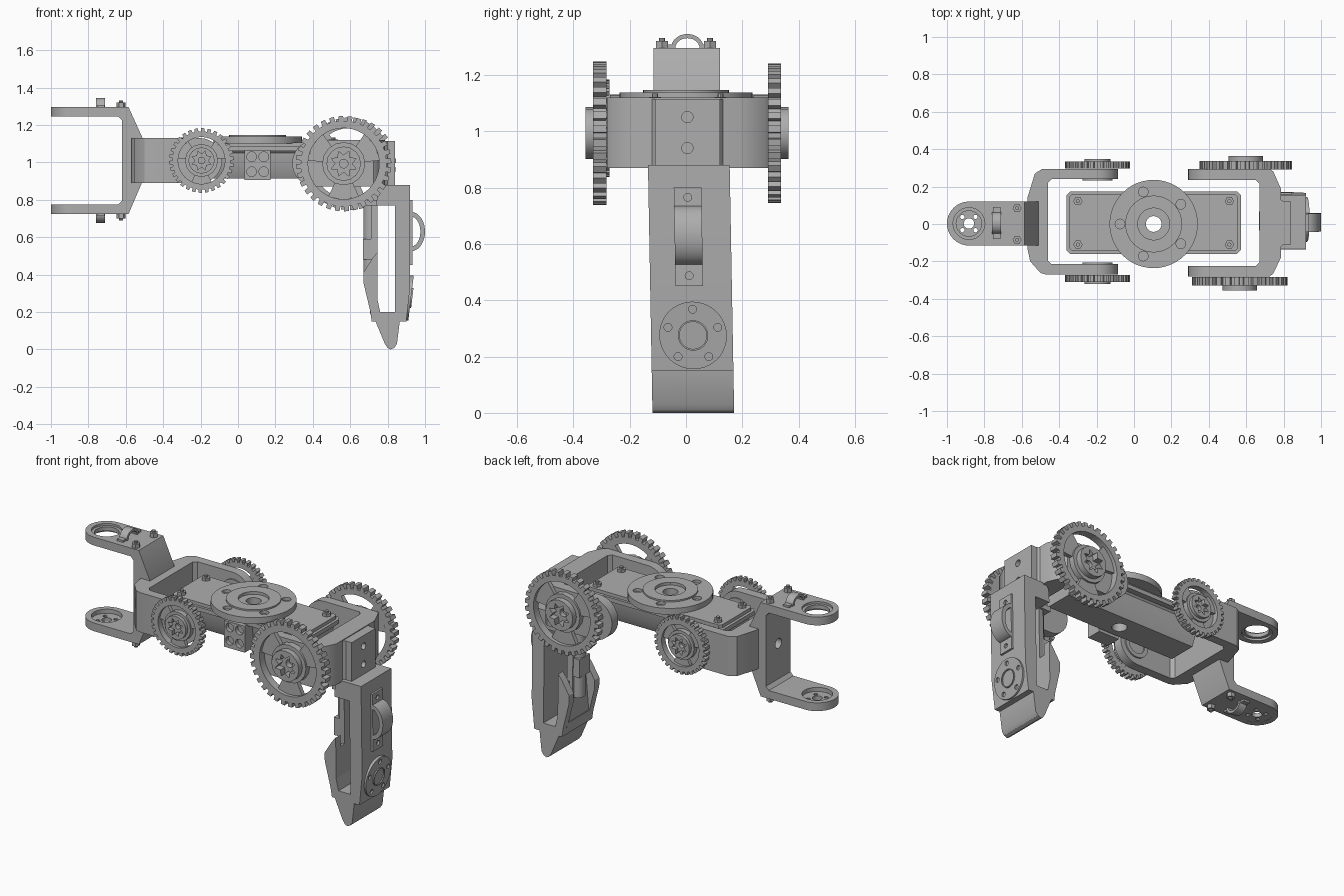
import bpy, bmesh, math
from math import cos, sin, pi

if "Cube" in bpy.data.objects:
    bpy.data.objects.remove(bpy.data.objects["Cube"])

metal = bpy.data.materials.new("grey metal")
metal.diffuse_color = (0.42, 0.42, 0.42, 1)
metal.use_nodes = True
metal.node_tree.nodes["Principled BSDF"].inputs["Base Color"].default_value = metal.diffuse_color

MAP = {"xy": lambda u, v, w: (u, v, w),
       "xz": lambda u, v, w: (u, w, v),
       "yz": lambda u, v, w: (w, u, v)}


def finish(name, bm):
    bmesh.ops.recalc_face_normals(bm, faces=bm.faces)
    me = bpy.data.meshes.new(name)
    bm.to_mesh(me)
    bm.free()
    me.materials.append(metal)
    ob = bpy.data.objects.new(name, me)
    bpy.context.collection.objects.link(ob)
    return ob


def prism(name, plane, pts, lo, hi):
    """Outline drawn in a plane, extruded from lo to hi."""
    bm = bmesh.new()
    a, b = [[bm.verts.new(MAP[plane](u, v, w)) for u, v in pts] for w in (lo, hi)]
    n = len(pts)
    bm.faces.new(a)
    bm.faces.new(b)
    for i in range(n):
        j = (i + 1) % n
        bm.faces.new((a[i], a[j], b[j], b[i]))
    return finish(name, bm)


def ring(name, plane, outer, inner, lo, hi):
    """Extruded band between two outlines with equal point counts."""
    bm = bmesh.new()
    L = [[bm.verts.new(MAP[plane](u, v, w)) for u, v in p]
         for p, w in ((outer, lo), (outer, hi), (inner, hi), (inner, lo))]
    n = len(outer)
    for k in range(4):
        p, q = L[k], L[(k + 1) % 4]
        for i in range(n):
            j = (i + 1) % n
            bm.faces.new((p[i], p[j], q[j], q[i]))
    return finish(name, bm)


def arc(cu, cv, ru, rv=None, a0=0, a1=360, n=32):
    rv = ru if rv is None else rv
    steps = n if abs(a1 - a0) >= 360 else n + 1
    ang = [math.radians(a0 + (a1 - a0) * i / n) for i in range(steps)]
    return [(cu + ru * cos(t), cv + rv * sin(t)) for t in ang]


def rect(u0, u1, v0, v1):
    return [(u0, v0), (u1, v0), (u1, v1), (u0, v1)]


def cut(ob, cutters):
    for c in cutters:
        m = ob.modifiers.new("cut", "BOOLEAN")
        m.operation, m.solver, m.object = "DIFFERENCE", "EXACT", c
        bpy.context.view_layer.objects.active = ob
        bpy.ops.object.modifier_apply(modifier=m.name)
        bpy.data.objects.remove(c)


def hole(plane, u, v, r, lo, hi, n=16):
    return prism("hole_cutter", plane, arc(u, v, r, n=n), lo, hi)


# shoulder clevis: C-shaped web with two rounded arms
web = prism("shoulder_web", "xz", [(-.64, 1.295), (-.585, 1.295), (-.51, 1.13), (-.51, .9), (-.585, .725),
            (-.64, .725), (-.64, .775), (-.62, .795), (-.62, 1.225), (-.64, 1.245)], -.115, .12)
cut(web, [hole("yz", 0, 1.01, .03, -.7, -.57)])
for tag, z0, z1, s in (("upper", 1.245, 1.295, 1), ("lower", .725, .775, -1)):
    arm = prism(f"shoulder_arm_{tag}", "xy",
                [(-.64, .12), *arc(-.8825, .0025, .1175, a0=90, a1=270, n=20), (-.64, -.115)], z0, z1)
    cut(arm, [hole("xy", -.8825, .0025, .085, z0 - .1, z1 + .1, 28)])
    zm = (z0 + z1) / 2
    if s > 0:
        ring("shoulder_bearing", "xy", arc(-.8825, .0025, .086), arc(-.8825, .0025, .068), zm - .012, zm + .012)
    else:
        disc = prism("shoulder_horn_disc", "xy", arc(-.8825, .0025, .087), z0 + .001, z0 + .025)
        cut(disc, [hole("xy", -.8825, .0025, .028, .6, .9)] +
            [hole("xy", -.8825 + .05 * cos(t), .0025 + .05 * sin(t), .012, .6, .9, 10)
             for t in (pi / 4, 3 * pi / 4, 5 * pi / 4, 7 * pi / 4)])
    zs = z1 if s > 0 else z0
    # cable loop and bolts on each arm
    loop = arc(.005, zs, .058, s * .05, 0, 180, 14) + arc(.005, zs, .043, s * .035, 180, 0, 14)
    prism(f"cable_loop_{tag}", "yz", loop, -.76, -.71)
    for y in (-.08, .09):
        lo, hi = sorted((zs, zs + s * .012))
        prism("loop_foot", "xy", rect(-.755, -.715, y - .033 if y > 0 else y, y if y > 0 else y + .033), lo, hi)
        lo, hi = sorted((zs, zs + s * .025))
        prism("arm_bolt", "xy", arc(-.625, y - .005, .024, n=6), lo, hi)
        lo, hi = sorted((zs, zs + s * .036))
        prism("arm_bolt_tip", "xy", arc(-.625, y - .005, .011, n=10), lo, hi)

# rear U-bracket
prism("hip_bracket_base", "xy", [(-.57, .14), (-.57, -.13), (-.555, -.2), (-.5, -.262), (-.47, -.27), (-.35, -.27),
      (-.35, -.215), (-.44, -.215), (-.46, -.195), (-.46, .22), (-.44, .24), (-.35, .24),
      (-.35, .295), (-.49, .295), (-.53, .27)], .89, 1.13)
for tag, y0, y1 in (("front", -.27, -.215), ("back", .24, .295)):
    prism(f"hip_arm_{tag}", "xz", [(-.36, .89), *arc(-.205, 1.01, .12, a0=-90, a1=90, n=18), (-.36, 1.13)], y0, y1)
    w = (-.215, -.207) if y0 < 0 else (.232, .24)
    ring(f"hip_pad_{tag}", "xz", arc(-.195, 1.01, .08), arc(-.195, 1.01, .055), *w)

# knee U-bracket with nose block
prism("knee_bracket_base", "xy", [(.6, .295), (.725, .295), (.745, .28), (.785, .19), (.785, -.18), (.745, -.265),
      (.725, -.28), (.6, -.28), (.6, -.225), (.65, -.225), (.67, -.205), (.67, .215),
      (.65, .235), (.6, .235)], .87, 1.12)
nose = prism("knee_nose", "xy", [(.76, .15), (.80, .12), (.84, .12), (.84, -.11), (.80, -.11), (.76, -.14)], .87, 1.115)
cut(nose, [hole("yz", .005, z, .02, .81, .9) for z in (1.05, .94)])
for tag, y0, y1 in (("front", -.28, -.225), ("back", .235, .295)):
    prism(f"knee_arm_{tag}", "xz", [(.62, 1.12), *arc(.415, .995, .125, a0=90, a1=270, n=18), (.62, .87)], y0, y1)


# toothed wheels: rim, web spokes, hub and splined centre
def gear(name, cx, cz, r, teeth, rim, hub, y, s, t, boss):
    ang = [2 * pi * (i + f) / teeth for i in range(teeth) for f in (0, .06, .56, .62)]
    out = [(cx + r * k * cos(a), cz + r * k * sin(a)) for a, k in zip(ang, (.9, 1, 1, .9) * teeth)]
    inn = [(cx + rim * cos(a), cz + rim * sin(a)) for a in ang]
    ring(f"{name}_rim", "xz", out, inn, *sorted((y, y + s * t)))
    star = [(cx + hub * k * cos(pi * i / 8), cz + hub * k * sin(pi * i / 8))
            for i, k in enumerate((.38, .62) * 8)]
    mid = arc(cx, cz, hub * .8, n=16)
    ring(f"{name}_hub", "xz", arc(cx, cz, hub, n=16), mid, *sorted((y, y + s * t * .8)))
    ring(f"{name}_spline", "xz", mid, star, *sorted((y, y + s * boss)))
    ring(f"{name}_axle", "xz", star, arc(cx, cz, hub * .2, n=16), *sorted((y, y + s * t * .7)))
    h = math.radians(25)
    for k in range(3):
        a = math.radians(30 + 120 * k)
        p = [(cx + q * cos(a + e), cz + q * sin(a + e)) for q, e in
             ((hub * .93, -h), (rim * 1.02, -h), (rim * 1.02, 0), (rim * 1.02, h), (hub * .93, h), (hub * .93, 0))]
        prism(f"{name}_spoke", "xz", p, *sorted((y, y + s * t * .55)))


for tag, s, ys, yb, cx, rb in (("front", -1, -.272, -.283, .565, .255), ("back", 1, .297, .291, .597, .248)):
    gear(f"small_gear_{tag}", -.195, 1.01, .173, 30, .125, .088, ys, s, .037, .05)
    gear(f"large_gear_{tag}", cx, .993, rb, 32, .19, .115, yb, s, .047, .073)

# middle body: narrow servo case, wide cover plate and turntable
case = prism("servo_case", "yz", [(-.145, 1.08), (-.115, 1.05), (-.105, .97), (-.08, .915), (.095, .915), (.12, .97),
             (.13, 1.05), (.16, 1.08)], -.34, .55)
plate = prism("cover_plate", "xy", [(-.34, -.16), (.55, -.16), (.572, -.138), (.572, .153), (.55, .175), (-.34, .175),
              (-.362, .153), (-.362, -.138)], 1.06, 1.085)
top = prism("cover_top", "xy", [(-.33, -.145), (.54, -.145), (.555, -.13), (.555, .145), (.54, .16), (-.33, .16),
            (-.345, .145), (-.345, -.13)], 1.08, 1.105)
for ob in (case, plate, top):
    cut(ob, [hole("xy", .105, 0, .043, .8, 1.2, 24)])
for x in (-.3, .51):
    for y in (-.11, .122):
        prism("cover_bolt", "xy", arc(x, y, .025, n=6), 1.1, 1.122)
        prism("cover_bolt_tip", "xy", arc(x, y, .011, n=10), 1.1, 1.134)
table = ring("turntable", "xy", arc(.105, 0, .236, n=48), arc(.105, 0, .085, n=48), 1.1, 1.138)
cut(table, [hole("xy", .105 + .18 * cos(a), .18 * sin(a), .026, 1.12, 1.2)
            for a in [pi + 2 * pi * k / 5 for k in range(5)]])
ring("turntable_step", "xy", arc(.105, 0, .152, n=40), arc(.105, 0, .085, n=40), 1.13, 1.147)
ring("turntable_bearing", "xy", arc(.105, 0, .087), arc(.105, 0, .042), 1.1, 1.13)
block = prism("mount_block", "xz", rect(.035, .175, .905, 1.065), -.185, -.09)
cut(block, [hole("xz", x, z, .026, -.3, -.16) for x in (.073, .138) for z in (.95, 1.03)])

# lower leg: open C shell, central column, flared side wings
leg = [prism("shin_shell", "xz", [(.92, .88), (.92, .33), (.9, .15), (.865, .15), (.85, .03), (.835, .008), (.815, 0),
             (.8, .008), (.785, .03), (.735, .15), (.715, .15), (.705, .22), (.745, .27), (.76, .2),
             (.84, .2), (.84, .77), (.74, .77), (.745, .85), (.76, .88)], -.135, .155)]
for tag, y0, y1 in (("front", -.135, -.09), ("back", .11, .155)):
    leg.append(prism(f"shin_wing_{tag}", "xz", [(.745, .52), (.72, .49), (.67, .41), (.67, .36),
               (.72, .15), (.745, .15)], y0, y1))
leg.append(prism("shin_column", "xy", [(.745, .07), (.71, .065), *arc(.71, .01, .04, a0=90, a1=270, n=12),
                 (.71, -.045), (.745, -.05)], .35, .8))
leg.append(prism("shin_column_clamp", "xy", rect(.668, .73, -.04, .06), .48, .59))
leg.append(prism("shin_inner_ramp", "xz", [(.745, .45), (.73, .45), (.705, .2), (.72, .15), (.745, .15)], -.1, .12))
leg.append(prism("shin_cap", "xz", rect(.67, .76, .77, .80), -.06, .08))

# handle on the shin
pad = prism("handle_pad", "yz", rect(-.045, .053, .45, .8), .915, .932)
cut(pad, [hole("yz", .004, z, .014, .92, 1) for z in (.487, .765)])
leg.append(pad)
leg.append(prism("handle_loop", "xz", arc(.925, .63, .075, .105, -90, 90, 18) +
                 arc(.925, .63, .05, .08, 90, -90, 18), -.045, .053))

# round plate, tilted with the shin face
badge = prism("round_plate", "yz", arc(.014, .275, .12, n=40), .895, .925)
cut(badge, [hole("yz", .014 + .093 * sin(a), .275 + .093 * cos(a), .014, .915, 1)
            for a in [2 * pi * k / 5 for k in range(5)]])
boss = ring("round_plate_boss", "yz", arc(.014, .275, .054), arc(.014, .275, .048), .92, .932)
for ob in (badge, boss):
    for v in ob.data.vertices:
        v.co.x += (v.co.z - .275) * .12
leg += [badge, boss]

# slight sideways lean of the lower leg
for ob in leg:
    for v in ob.data.vertices:
        v.co.y += .016 * (1 - v.co.z / .88)

# smooth round surfaces, keep edges crisp
bpy.ops.object.select_all(action="DESELECT")
for ob in bpy.context.scene.objects:
    ob.select_set(True)
    bpy.context.view_layer.objects.active = ob
bpy.ops.object.shade_smooth_by_angle(angle=math.radians(30))
